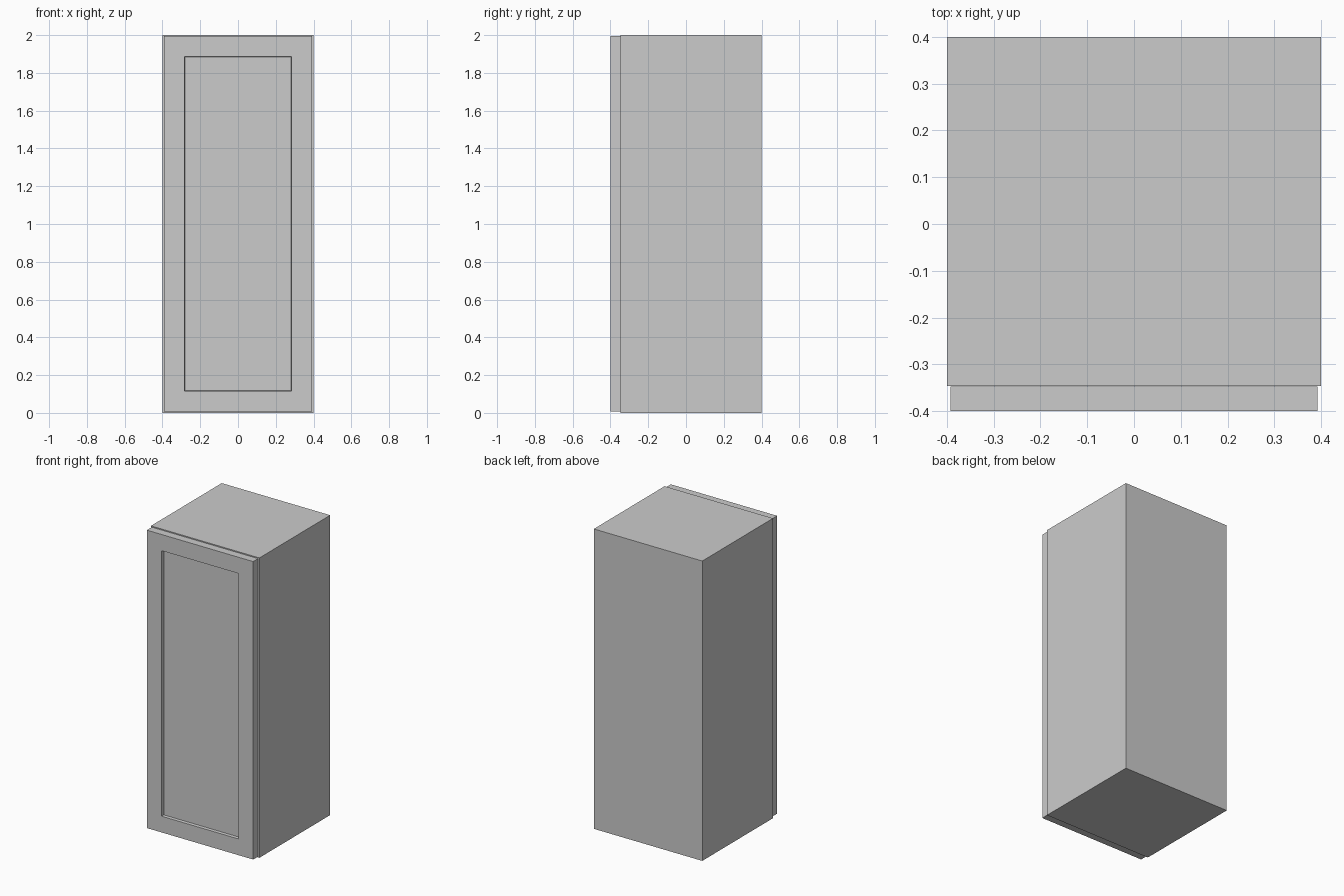
import bpy, bmesh
from mathutils import Vector

if "Cube" in bpy.data.objects:
    bpy.data.objects.remove(bpy.data.objects["Cube"])


def box(name, lo, hi):
    lo, hi = Vector(lo), Vector(hi)
    bm = bmesh.new()
    bmesh.ops.create_cube(bm, size=1)
    bmesh.ops.scale(bm, vec=hi - lo, verts=bm.verts)
    bmesh.ops.translate(bm, vec=(lo + hi) / 2, verts=bm.verts)
    mesh = bpy.data.meshes.new(name)
    bm.to_mesh(mesh)
    bm.free()
    obj = bpy.data.objects.new(name, mesh)
    bpy.context.collection.objects.link(obj)
    return obj


W, H, T = 0.4, 2.0, 0.046      # half width, height, board thickness
FRONT, BACK = -0.346, 0.4      # carcass depth
inner = W - T

# Carcass: full-height sides with boards fitted between them
box("left_side", (-W, FRONT, 0), (-inner, BACK, H))
box("right_side", (inner, FRONT, 0), (W, BACK, H))
box("bottom_board", (-inner, FRONT, 0), (inner, BACK, T))
box("top_board", (-inner, FRONT, H - T), (inner, BACK, H))
box("back_board", (-inner, BACK - T, T), (inner, BACK, H - T))

# Door with a recessed centre panel
door = box("door", (-0.392, -0.4, 0.007), (0.392, FRONT - 0.002, 1.994))
bm = bmesh.new()
bm.from_mesh(door.data)
bm.normal_update()
panel = min(bm.faces, key=lambda f: f.normal.y)
bmesh.ops.inset_region(bm, faces=[panel], thickness=0.153)
bmesh.ops.inset_region(bm, faces=[panel], thickness=0.003, depth=-0.02)
bm.to_mesh(door.data)
bm.free()
